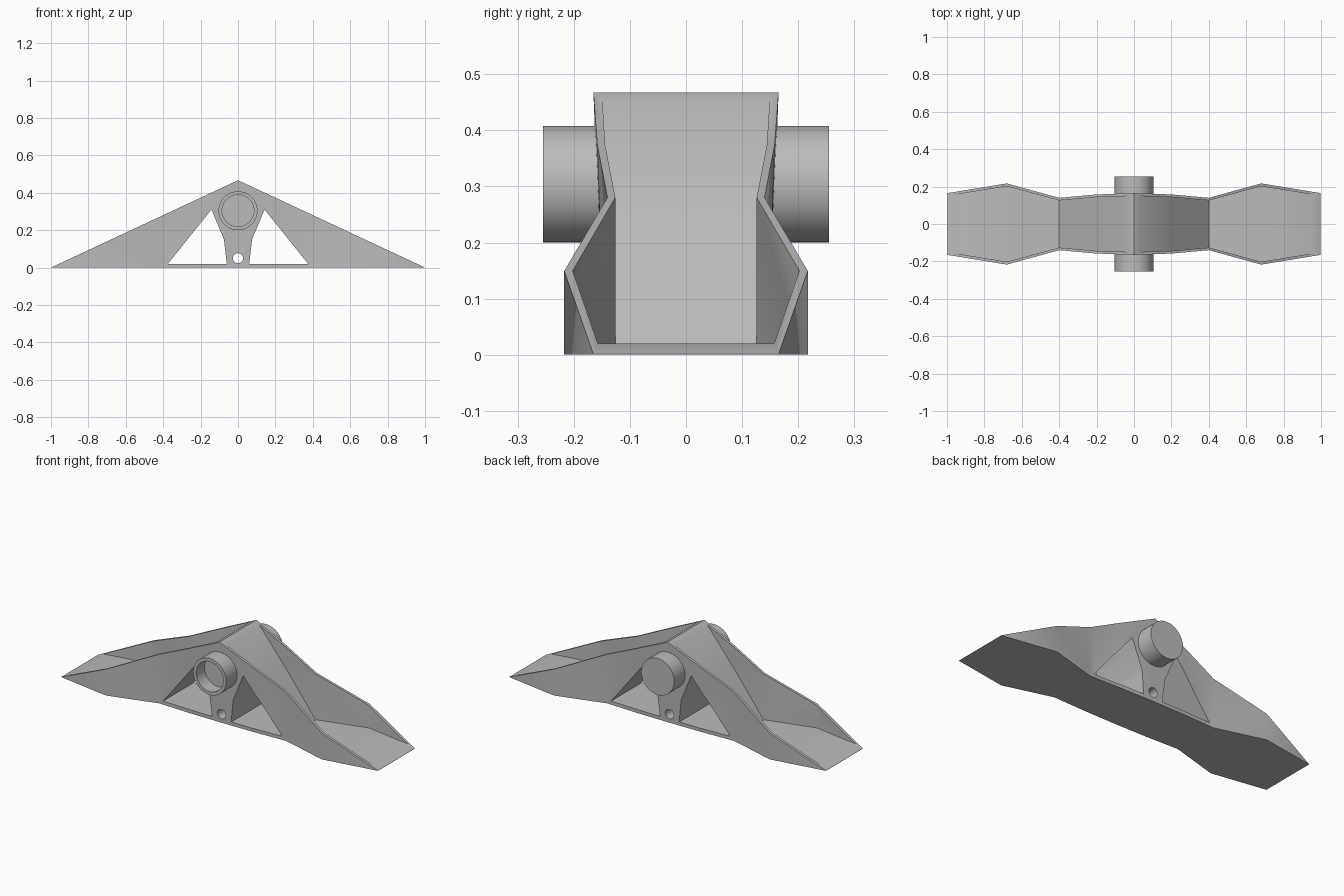
import bpy, bmesh, math

if "Cube" in bpy.data.objects:
    bpy.data.objects.remove(bpy.data.objects["Cube"])

APEX = 0.467
grey = bpy.data.materials.new("plain grey")
grey.diffuse_color = (0.5, 0.5, 0.5, 1)
grey.use_nodes = True
grey.node_tree.nodes["Principled BSDF"].inputs["Base Color"].default_value = grey.diffuse_color


def make_object(name, bm):
    bmesh.ops.recalc_face_normals(bm, faces=bm.faces)
    me = bpy.data.meshes.new(name)
    bm.to_mesh(me)
    bm.free()
    ob = bpy.data.objects.new(name, me)
    bpy.context.collection.objects.link(ob)
    me.materials.append(grey)
    return ob


def loft(name, stations):
    """Closed body through four-cornered sections (x, z_low, z_high, y_low, y_high)."""
    bm = bmesh.new()
    rings = [[bm.verts.new(p) for p in ((x, -yl, zl), (x, yl, zl), (x, yh, zh), (x, -yh, zh))]
             for x, zl, zh, yl, yh in stations]
    for a, b in zip(rings, rings[1:]):
        for i in range(4):
            j = (i + 1) % 4
            bm.faces.new((a[i], a[j], b[j], b[i]))
    bm.faces.new(rings[0])
    bm.faces.new(rings[-1])
    bmesh.ops.triangulate(bm, faces=bm.faces)
    return make_object(name, bm)


def prism(name, outline, depth=0.4):
    """Outline in x and z, extruded along y."""
    bm = bmesh.new()
    face = bm.faces.new([bm.verts.new((x, -depth, z)) for x, z in outline])
    ext = bmesh.ops.extrude_face_region(bm, geom=[face])
    verts = [g for g in ext["geom"] if isinstance(g, bmesh.types.BMVert)]
    bmesh.ops.translate(bm, verts=verts, vec=(0, 2 * depth, 0))
    return make_object(name, bm)


def lathe(name, profile, z, steps=48):
    """Profile of (radius, y) turned around a y axis at height z."""
    bm = bmesh.new()
    verts = [bm.verts.new((r, y, z)) for r, y in profile]
    edges = [bm.edges.new(pair) for pair in zip(verts, verts[1:])]
    bmesh.ops.spin(bm, geom=verts + edges, cent=(0, 0, z), axis=(0, 1, 0),
                   angle=2 * math.pi, steps=steps)
    bmesh.ops.remove_doubles(bm, verts=bm.verts, dist=1e-5)
    return make_object(name, bm)


def cut(target, cutter):
    mod = target.modifiers.new("cut", "BOOLEAN")
    mod.operation = "DIFFERENCE"
    mod.solver = "EXACT"
    mod.object = cutter
    bpy.context.view_layer.objects.active = target
    bpy.ops.object.modifier_apply(modifier=mod.name)
    bpy.data.objects.remove(cutter)


def smooth(ob, degrees):
    bpy.ops.object.select_all(action="DESELECT")
    ob.select_set(True)
    bpy.context.view_layer.objects.active = ob
    bpy.ops.object.shade_smooth_by_angle(angle=math.radians(degrees))


# Triangular beam, pinched at the middle and bulging near both ends
half = [(0, 0.147, 0.165), (0.2, 0.145, 0.158), (0.4, 0.138, 0.14),
        (0.68, 0.217, 0.217), (0.998, 0.165, 0.165)]
sections = [(x, 0, APEX * (1 - x), yl, yh) for x, yl, yh in half]
mirrored = [(-s[0],) + s[1:] for s in reversed(sections[1:])]
beam = loft("beam", mirrored + sections)

for side in (-1, 1):
    # Open pocket: steep inner slope, thin floor and thin side walls
    pocket = [(0.03, 0.453, 0.149), (0.2, 0.254, 0.144), (0.4, 0.02, 0.126),
              (0.68, 0.02, 0.202), (1.05, 0.02, 0.142)]
    cut(beam, loft("pocket_cutter", [(side * x, z, 0.8, y, y) for x, z, y in pocket]))
    # Window through the core, beside the central pillar
    window = [(0.375, 0.02), (0.142, 0.31), (0.075, 0.15), (0.06, 0.02)]
    cut(beam, prism("window_cutter", [(side * x, z) for x, z in window]))

# Small pin hole at the foot of the pillar
ring = [(0.027 * math.cos(a * math.pi / 12), 0.05 + 0.027 * math.sin(a * math.pi / 12))
        for a in range(24)]
cut(beam, prism("pin_hole_cutter", ring))
smooth(beam, 30)

# Pivot bosses: recessed socket at the front, solid stub at the back
socket = lathe("front_socket", [(0, -0.13), (0.104, -0.13), (0.104, -0.255),
                                (0.085, -0.255), (0.085, -0.18), (0, -0.18)], 0.304)
stub = lathe("back_stub", [(0, 0.13), (0.104, 0.13), (0.104, 0.255), (0, 0.255)], 0.304)
for boss in (socket, stub):
    smooth(boss, 30)
